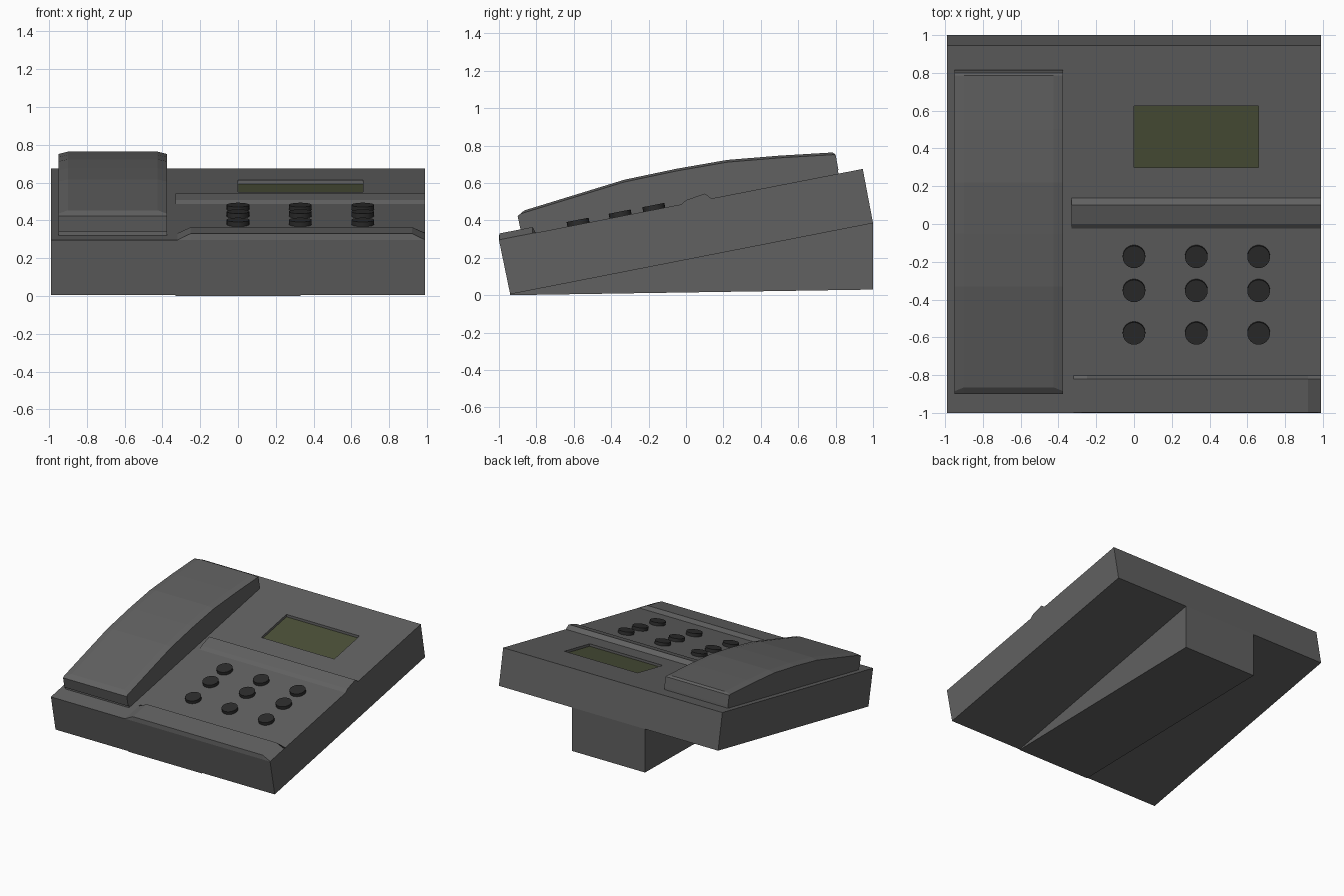
import bpy, bmesh, math

if "Cube" in bpy.data.objects:
    bpy.data.objects.remove(bpy.data.objects["Cube"])

SLOPE = 0.38 / 1.945


def deck(y):
    return 0.295 + SLOPE * (y + 1)


def material(name, rgb):
    m = bpy.data.materials.new(name)
    m.diffuse_color = (*rgb, 1)
    m.use_nodes = True
    m.node_tree.nodes["Principled BSDF"].inputs["Base Color"].default_value = m.diffuse_color
    return m


GREY = material("dark_grey_plastic", (0.12, 0.12, 0.12))
BLACK = material("black_rubber", (0.025, 0.025, 0.025))
GREEN = material("display_green", (0.07, 0.08, 0.04))


def loft(name, sections, mat):
    """Join equal-length (y, z) profiles placed at successive x positions."""
    bm = bmesh.new()
    rings = [[bm.verts.new((x, y, z)) for y, z in prof] for x, prof in sections]
    n = len(rings[0])
    for a, b in zip(rings, rings[1:]):
        for i in range(n):
            j = (i + 1) % n
            bm.faces.new((a[i], a[j], b[j], b[i]))
    bm.faces.new(rings[0])
    bm.faces.new(rings[-1])
    bmesh.ops.recalc_face_normals(bm, faces=bm.faces)
    me = bpy.data.meshes.new(name)
    bm.to_mesh(me)
    bm.free()
    ob = bpy.data.objects.new(name, me)
    bpy.context.collection.objects.link(ob)
    me.materials.append(mat)
    return ob


def prism(name, x0, x1, prof, mat=GREY):
    return loft(name, [(x0, prof), (x1, prof)], mat)


# Tilted body slab
body = prism("body", -0.99, 0.99,
             [(-0.94, 0.005), (1.0, 0.385), (0.945, 0.675), (-1.0, 0.295)])

# Wedge stand under the body
prism("stand", -0.33, 0.33, [(-0.94, 0.0), (1.0, 0.03), (1.0, 0.385), (-0.94, 0.005)])

# Display recess and panel
def slab(low, high):
    return [(0.30, deck(0.30) + low), (0.625, deck(0.625) + low),
            (0.625, deck(0.625) + high), (0.30, deck(0.30) + high)]


cutter = prism("display_cutter", 0.0, 0.66, slab(-0.025, 0.1))
cutter.hide_render = True
cutter.hide_set(True)
cut = body.modifiers.new("display_recess", "BOOLEAN")
cut.operation = "DIFFERENCE"
cut.solver = "EXACT"
cut.object = cutter
prism("display", 0.0, 0.66, slab(-0.03, -0.02), GREEN)

# Raised ridge between display and keypad
prism("ridge", -0.33, 0.99,
      [(-0.025, deck(-0.025)), (0.0, 0.508), (0.10, 0.543), (0.137, deck(0.137))])

# Raised front strip fading out at both ends
lip = [(-1.0, deck(-1)), (-0.998, 0.33), (-0.82, 0.364), (-0.803, deck(-0.803))]
flat = [(y, deck(y) + 0.001 * (i in (1, 2))) for i, (y, z) in enumerate(lip)]
loft("front_strip", [(-0.32, flat), (-0.25, lip), (0.92, lip), (0.99, flat)], GREY)

# Keypad buttons standing square to the deck
tilt = math.atan(SLOPE)
for r, y in enumerate((-0.17, -0.35, -0.575)):
    for c in range(3):
        bpy.ops.mesh.primitive_cylinder_add(
            vertices=24, radius=0.06, depth=0.05,
            location=(0.33 * c, y, deck(y)), rotation=(tilt, 0, 0))
        key = bpy.context.object
        key.name = f"button_{r + 1}_{c + 1}"
        key.data.materials.append(BLACK)
        bpy.ops.object.shade_smooth_by_angle(angle=math.radians(30))

# Cradle plate below the handset
prism("cradle", -0.95, -0.375,
      [(-0.87, deck(-0.87)), (0.815, deck(0.815)),
       (0.812, deck(0.812) + 0.022), (-0.87, deck(-0.87) + 0.022)])

# Arched handset with softened top edges
top = [(-0.865, 0.453), (-0.33, 0.617), (-0.05, 0.676), (0.22, 0.723),
       (0.50, 0.746), (0.785, 0.763)]
ends = [(-0.882, deck(-0.882) + 0.02), (-0.90, 0.423)]
back = [(0.80, 0.75), (0.815, deck(0.815) + 0.02)]
inner = ends + top + back
outer = ends + [(y - (0.02 if i == 0 else 0), z - (0.018 if i == 0 else 0.012))
                for i, (y, z) in enumerate(top)] + back
loft("handset", [(-0.95, outer), (-0.90, inner), (-0.425, inner), (-0.375, outer)], GREY)
